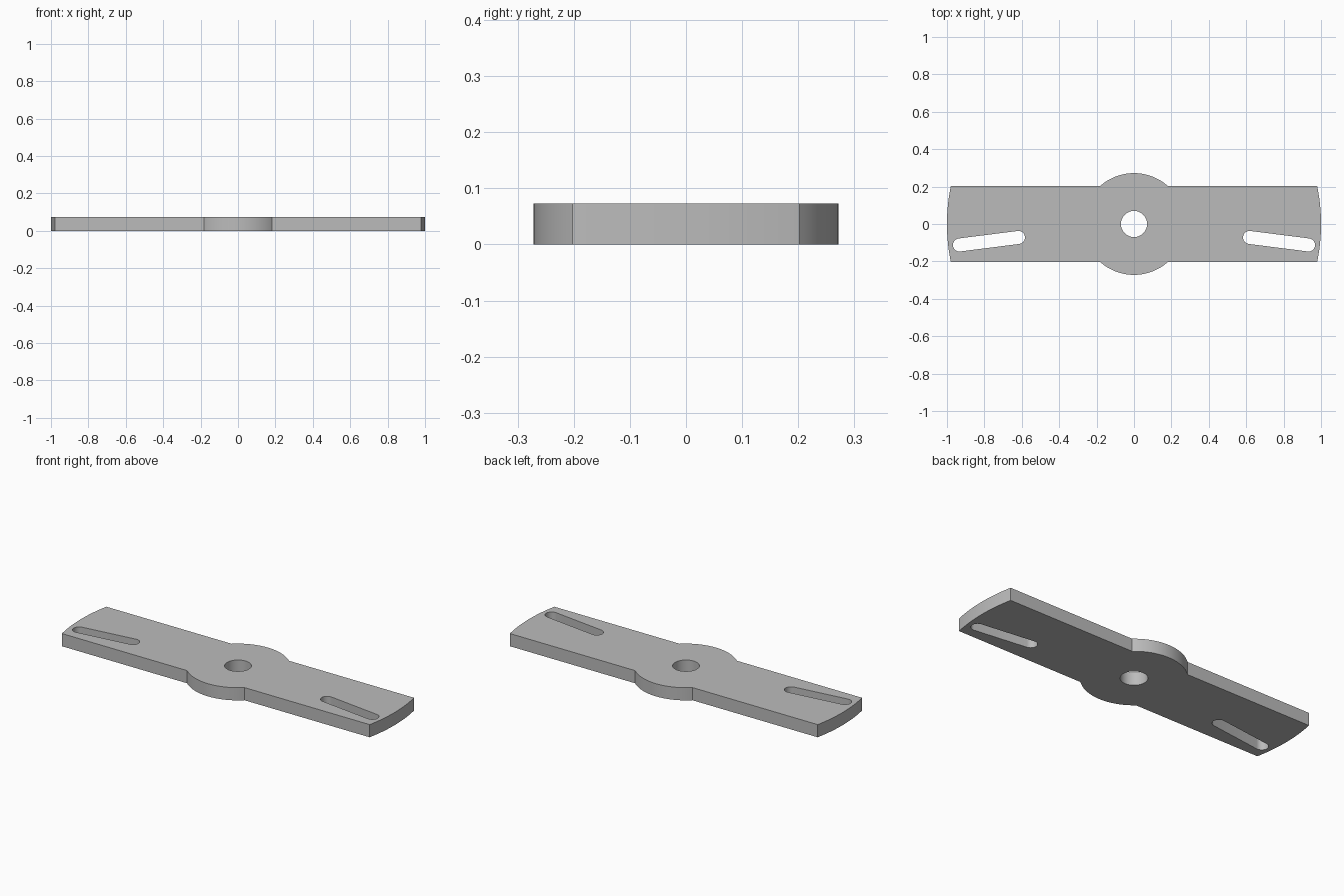
import bpy
import bmesh
from math import pi, sin, cos, asin, atan2
from mathutils import Vector

cube = bpy.data.objects.get("Cube")
if cube:
    bpy.data.objects.remove(cube, do_unlink=True)

THICK = 0.073
ARM = 0.202        # half width of the bar
HUB = 0.272        # radius of the central boss
BORE = 0.07
TIP = 1.0          # radius of the curved bar ends
SLOT = 0.035       # slot end radius
SLOT_IN, SLOT_OUT = Vector((0.618, -0.072)), Vector((0.933, -0.112))


def arc(centre, radius, start, end, steps):
    return [Vector((centre[0] + radius * cos(a), centre[1] + radius * sin(a)))
            for a in (start + (end - start) * i / steps for i in range(steps + 1))]


def outline():
    tip, hub = asin(ARM / TIP), asin(ARM / HUB)
    half = arc((0, 0), TIP, -tip, tip, 24) + arc((0, 0), HUB, hub, pi - hub, 32)
    return half + [-p for p in half]


def slot(side):
    inner, outer = (Vector((p.x * side, p.y)) for p in (SLOT_IN, SLOT_OUT))
    d = outer - inner
    a = atan2(d.y, d.x)
    return (arc(outer, SLOT, a - pi / 2, a + pi / 2, 16)
            + arc(inner, SLOT, a + pi / 2, a + 3 * pi / 2, 16))


# Plate profile with bore and two mirrored slots, extruded to thickness
bm = bmesh.new()
edges = []
for loop in (outline(), arc((0, 0), BORE, 0, 2 * pi, 48)[:-1], slot(1), slot(-1)):
    verts = [bm.verts.new((p.x, p.y, 0)) for p in loop]
    edges += [bm.edges.new((v, verts[i - 1])) for i, v in enumerate(verts)]
bmesh.ops.triangle_fill(bm, edges=edges, use_beauty=True, normal=(0, 0, 1))
top = bmesh.ops.extrude_face_region(bm, geom=bm.faces[:], use_keep_orig=True)
bmesh.ops.translate(bm, vec=(0, 0, THICK),
                    verts=[g for g in top["geom"] if isinstance(g, bmesh.types.BMVert)])
bmesh.ops.recalc_face_normals(bm, faces=bm.faces[:])

mesh = bpy.data.meshes.new("slotted_plate")
bm.to_mesh(mesh)
bm.free()
plate = bpy.data.objects.new("slotted_plate", mesh)
bpy.context.collection.objects.link(plate)

# Plain grey metal
grey = bpy.data.materials.new("plain_grey")
grey.use_nodes = True
colour = (0.5, 0.5, 0.5, 1)
grey.diffuse_color = colour
grey.node_tree.nodes["Principled BSDF"].inputs["Base Color"].default_value = colour
mesh.materials.append(grey)

# Smooth the round walls, keep rims and corners sharp
bpy.context.view_layer.objects.active = plate
plate.select_set(True)
bpy.ops.object.shade_smooth_by_angle(angle=pi / 6)
